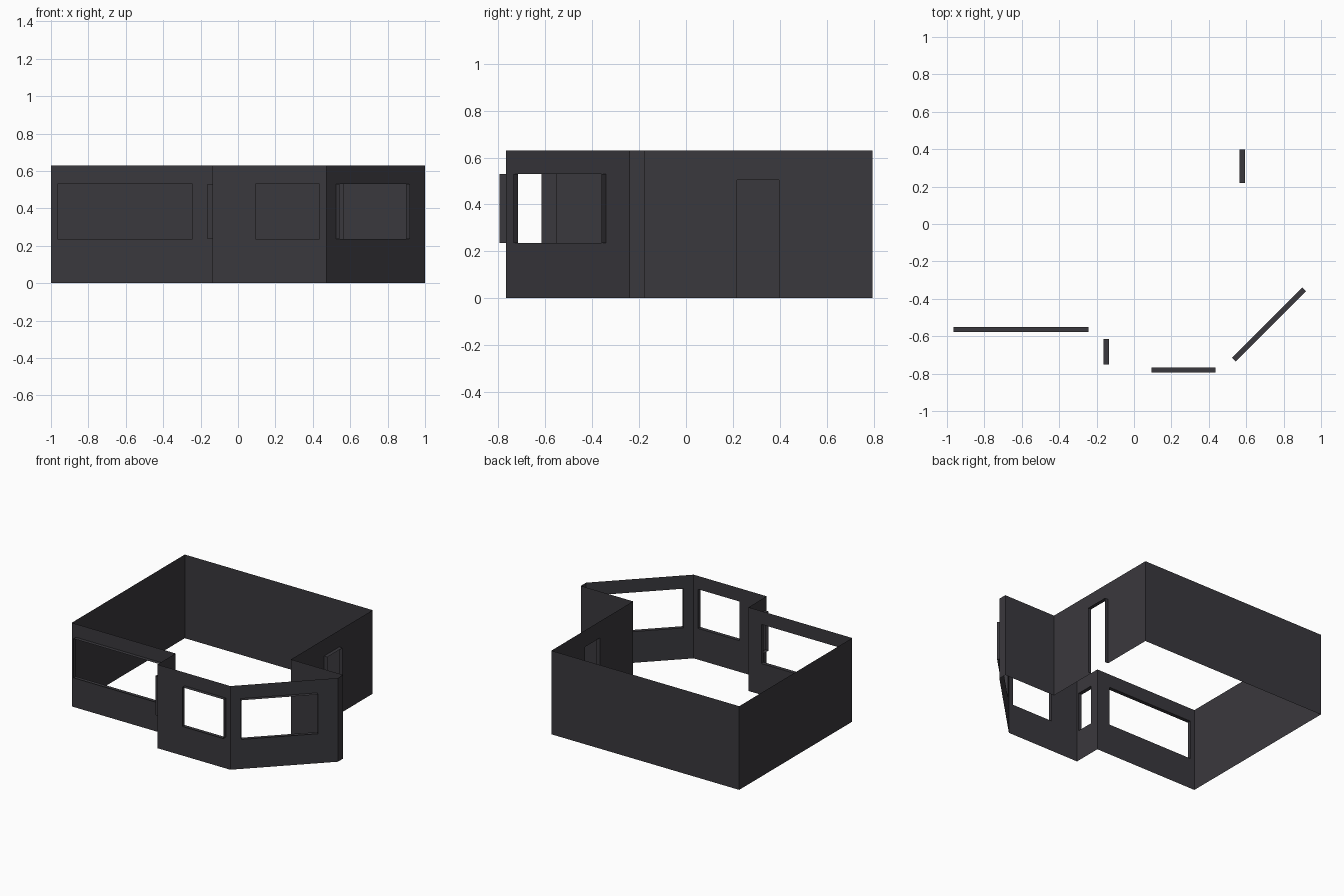
import bpy
import bmesh
from mathutils import Vector

cube = bpy.data.objects.get("Cube")
if cube:
    bpy.data.objects.remove(cube, do_unlink=True)

HEIGHT = 0.63
REVEAL = 0.028            # how far each opening lining stands out
SILL, HEAD, DOOR_HEAD = 0.235, 0.53, 0.505

charcoal = bpy.data.materials.new("charcoal")
charcoal.use_nodes = True
colour = (0.042, 0.04, 0.047, 1)
charcoal.diffuse_color = colour
charcoal.node_tree.nodes["Principled BSDF"].inputs["Base Color"].default_value = colour


def make_object(name, quads):
    """Mesh object from a list of four-corner faces."""
    bm = bmesh.new()
    for quad in quads:
        bm.faces.new([bm.verts.new(c) for c in quad])
    bmesh.ops.remove_doubles(bm, verts=bm.verts, dist=0.0001)
    mesh = bpy.data.meshes.new(name)
    bm.to_mesh(mesh)
    bm.free()
    mesh.materials.append(charcoal)
    obj = bpy.data.objects.new(name, mesh)
    bpy.context.scene.collection.objects.link(obj)


def wall(name, start, end, opening=None):
    """Thin wall facing right of its direction; opening = (from, to, sill, head)."""
    a, b = Vector((*start, 0)), Vector((*end, 0))
    length = (b - a).length
    along = (b - a).normalized()
    out = Vector((along.y, -along.x, 0))

    def at(s, z, depth=0):
        return a + along * s + out * depth + Vector((0, 0, z))

    def panel(s0, s1, z0, z1):
        return [at(s0, z0), at(s1, z0), at(s1, z1), at(s0, z1)]

    if not opening:
        make_object(name, [panel(0, length, 0, HEIGHT)])
        return

    # Panels around the opening
    s0, s1, z0, z1 = opening
    cuts_s, cuts_z = [0, s0, s1, length], sorted({0, z0, z1, HEIGHT})
    quads = []
    for i in range(3):
        for low, high in zip(cuts_z, cuts_z[1:]):
            if not (i == 1 and low == z0):
                quads.append(panel(cuts_s[i], cuts_s[i + 1], low, high))
    make_object(name, quads)

    # Lining that stands out from the opening edges; a door has no sill
    corners = [(s0, z0), (s0, z1), (s1, z1), (s1, z0)]
    if z0 > 0:
        corners.append((s0, z0))
    lining = [[at(*p), at(*q), at(*q, REVEAL), at(*p, REVEAL)]
              for p, q in zip(corners, corners[1:])]
    make_object(name + "_opening_lining", lining)


# Front walls with windows
wall("front_wall", (-1, -0.55), (-0.135, -0.55), (0.035, 0.758, SILL, HEAD))
wall("step_wall", (-0.135, -0.55), (-0.135, -0.767), (0.066, 0.2, SILL, HEAD))
wall("bay_front_wall", (-0.135, -0.767), (0.473, -0.767), (0.228, 0.57, SILL, HEAD))
wall("bay_angled_wall", (0.473, -0.767), (1, -0.24), (0.072, 0.603, SILL, HEAD))

# Bay return and left wall with the doorway
wall("bay_end_wall", (1, -0.24), (1, -0.177))
wall("bay_back_wall", (1, -0.177), (0.565, -0.177))
wall("left_wall", (0.565, -0.177), (0.565, 0.795), (0.395, 0.574, 0, DOOR_HEAD))

# Plain back and right walls
wall("back_wall", (0.565, 0.795), (-1, 0.795))
wall("right_wall", (-1, 0.795), (-1, -0.55))
